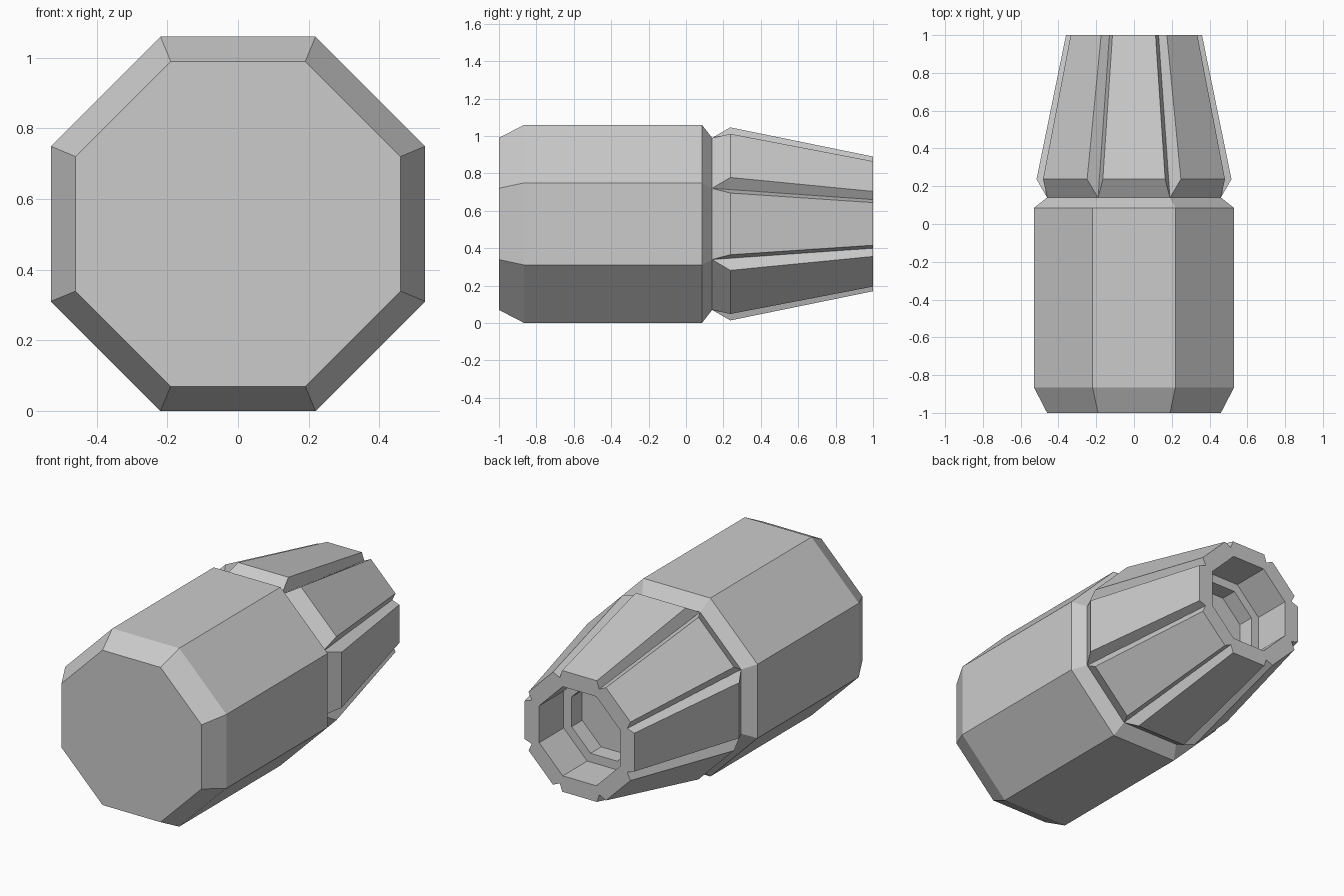
import bpy, bmesh
from math import pi, tan
from mathutils import Matrix, Vector

if "Cube" in bpy.data.objects:
    bpy.data.objects.remove(bpy.data.objects["Cube"])

SIDES = 8
CENTRE = Vector((0, 0, 0.53))
HALF = tan(pi / SIDES)          # half side length per unit of apothem


def turn(i):
    return Matrix.Rotation(2 * pi * i / SIDES, 4, 'Y')


def finish(name, bm):
    bmesh.ops.recalc_face_normals(bm, faces=bm.faces)
    me = bpy.data.meshes.new(name)
    bm.to_mesh(me)
    bm.free()
    ob = bpy.data.objects.new(name, me)
    bpy.context.collection.objects.link(ob)
    return ob


# Octagonal casing, tapered nozzle core and stepped bore: (y, apothem)
profile = [(-1, 0.46), (-0.865, 0.53), (0.085, 0.53), (0.14, 0.46),
           (1, 0.314), (1, 0.265), (0.77, 0.265), (0.77, 0.213), (0.67, 0.213)]
bm = bmesh.new()
rings = [[bm.verts.new(turn(i) @ Vector((a * HALF, y, a)) + CENTRE)
          for i in range(SIDES)] for y, a in profile]
for r, s in zip(rings, rings[1:]):
    for i in range(SIDES):
        j = (i + 1) % SIDES
        bm.faces.new((r[i], r[j], s[j], s[i]))
bm.faces.new(rings[0])
bm.faces.new(rings[-1])
finish("casing", bm)

# Raised nozzle panels with bevelled sides, leaving V grooves between them
base = [(-0.19, 0.14, 0.46), (0.19, 0.14, 0.46), (0.13, 1, 0.314), (-0.13, 1, 0.314)]
top = [(-0.165, 0.237, 0.516), (0.165, 0.237, 0.516), (0.114, 1, 0.36), (-0.114, 1, 0.36)]
bm = bmesh.new()
for i in range(SIDES):
    b, t = ([bm.verts.new(turn(i) @ Vector(p) + CENTRE) for p in row] for row in (base, top))
    bm.faces.new(t)
    bm.faces.new(b[::-1])
    for k in range(4):
        n = (k + 1) % 4
        bm.faces.new((b[k], b[n], t[n], t[k]))
finish("nozzle_panels", bm)
